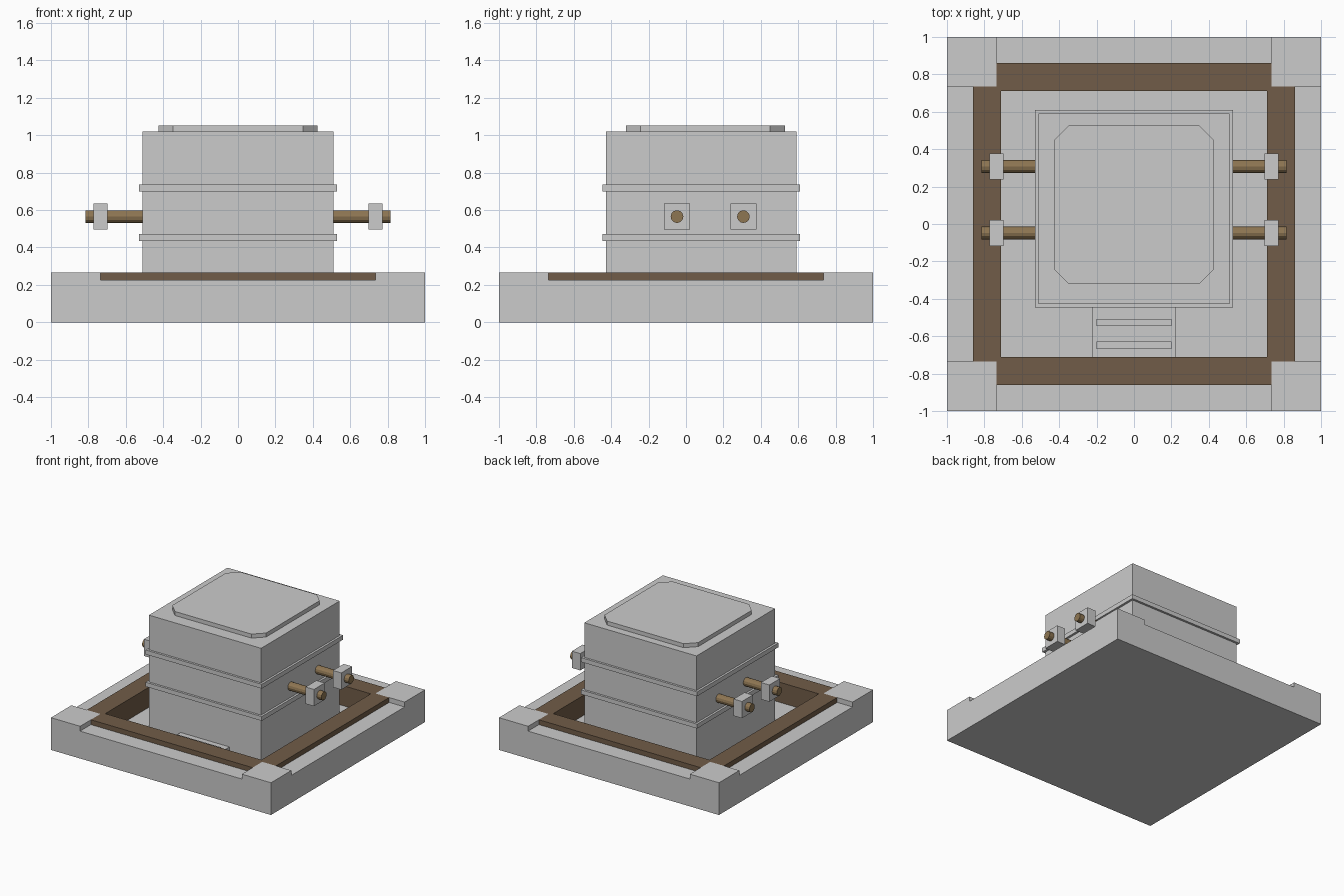
import bpy, bmesh, math

if "Cube" in bpy.data.objects:
    bpy.data.objects.remove(bpy.data.objects["Cube"])

FLOOR = 0.10    # pit floor
LIP = 0.225     # lowered edge of the base
TOP = 0.265     # corner and border height
CY = 0.082      # body centre in y


def material(name, color):
    m = bpy.data.materials.new(name)
    m.diffuse_color = (*color, 1)
    m.use_nodes = True
    m.node_tree.nodes["Principled BSDF"].inputs["Base Color"].default_value = m.diffuse_color
    return m


def box(name, x, y, z, mat=None):
    """Box from (min, max) pairs."""
    bpy.ops.mesh.primitive_cube_add(size=1, location=[sum(p) / 2 for p in (x, y, z)])
    o = bpy.context.object
    o.name = name
    o.scale = [p[1] - p[0] for p in (x, y, z)]
    bpy.ops.object.transform_apply(location=False, rotation=False, scale=True)
    if mat:
        o.data.materials.append(mat)
    return o


def sym(v):
    return (-v, v)


def around(c, h):
    return (c - h, c + h)


border_mat = material("dark_brown", (0.165, 0.108, 0.065))
pipe_mat = material("light_brown", (0.27, 0.18, 0.085))

# Base slab with lowered edges and a sunken pit
base = box("base", sym(1), sym(1), (0, TOP))
cutters = [
    box("edge_cutter_y", sym(0.735), sym(1.1), (LIP, 0.5)),
    box("edge_cutter_x", sym(1.1), sym(0.735), (LIP, 0.5)),
    box("pit_cutter_y", sym(0.735), sym(0.86), (FLOOR, 0.6)),
    box("pit_cutter_x", sym(0.86), sym(0.735), (FLOOR, 0.6)),
]
bpy.context.view_layer.objects.active = base
for c in cutters:
    mod = base.modifiers.new("cut", 'BOOLEAN')
    mod.operation = 'DIFFERENCE'
    mod.solver = 'EXACT'
    mod.object = c
    bpy.ops.object.modifier_apply(modifier=mod.name)
for c in cutters:
    bpy.data.objects.remove(c)

# Brown border bars around the pit
for s, side in ((-1, "a"), (1, "b")):
    r = sorted((s * 0.71, s * 0.86))
    box("border_bar_x_" + side, r, sym(0.735), (FLOOR, TOP), border_mat)
    box("border_bar_y_" + side, sym(0.735), r, (FLOOR, TOP), border_mat)

# Main body with two raised bands
box("body", sym(0.51), around(CY, 0.51), (FLOOR, 1.02))
for i, z in enumerate((0.453, 0.718)):
    box(f"band_{i + 1}", sym(0.528), around(CY, 0.528), around(z, 0.018))

# Lid plate with chamfered corners
lid = box("lid", sym(0.426), (-0.322, 0.528), (1.02, 1.053))
bm = bmesh.new()
bm.from_mesh(lid.data)
upright = [e for e in bm.edges if abs(e.verts[0].co.z - e.verts[1].co.z) > 0.01]
bmesh.ops.bevel(bm, geom=upright, offset=0.078, segments=1, affect='EDGES')
bm.to_mesh(lid.data)
bm.free()

# Entry platform with two raised slats
box("platform", sym(0.222), (-0.71, -0.42), (FLOOR, 0.133))
for i, y in enumerate((-0.527, -0.648)):
    box(f"slat_{i + 1}", sym(0.2), around(y, 0.019), (0.13, 0.155))

# Pipes with square collars on both sides
for s, side in ((-1, "left"), (1, "right")):
    for i, y in enumerate((-0.048, 0.307)):
        bpy.ops.mesh.primitive_cylinder_add(
            vertices=12, radius=0.034, depth=0.315,
            location=(s * 0.6575, y, 0.565), rotation=(0, math.pi / 2, 0))
        pipe = bpy.context.object
        pipe.name = f"pipe_{side}_{i + 1}"
        pipe.data.materials.append(pipe_mat)
        box(f"collar_{side}_{i + 1}", around(s * 0.735, 0.038),
            around(y, 0.07), around(0.565, 0.069))
